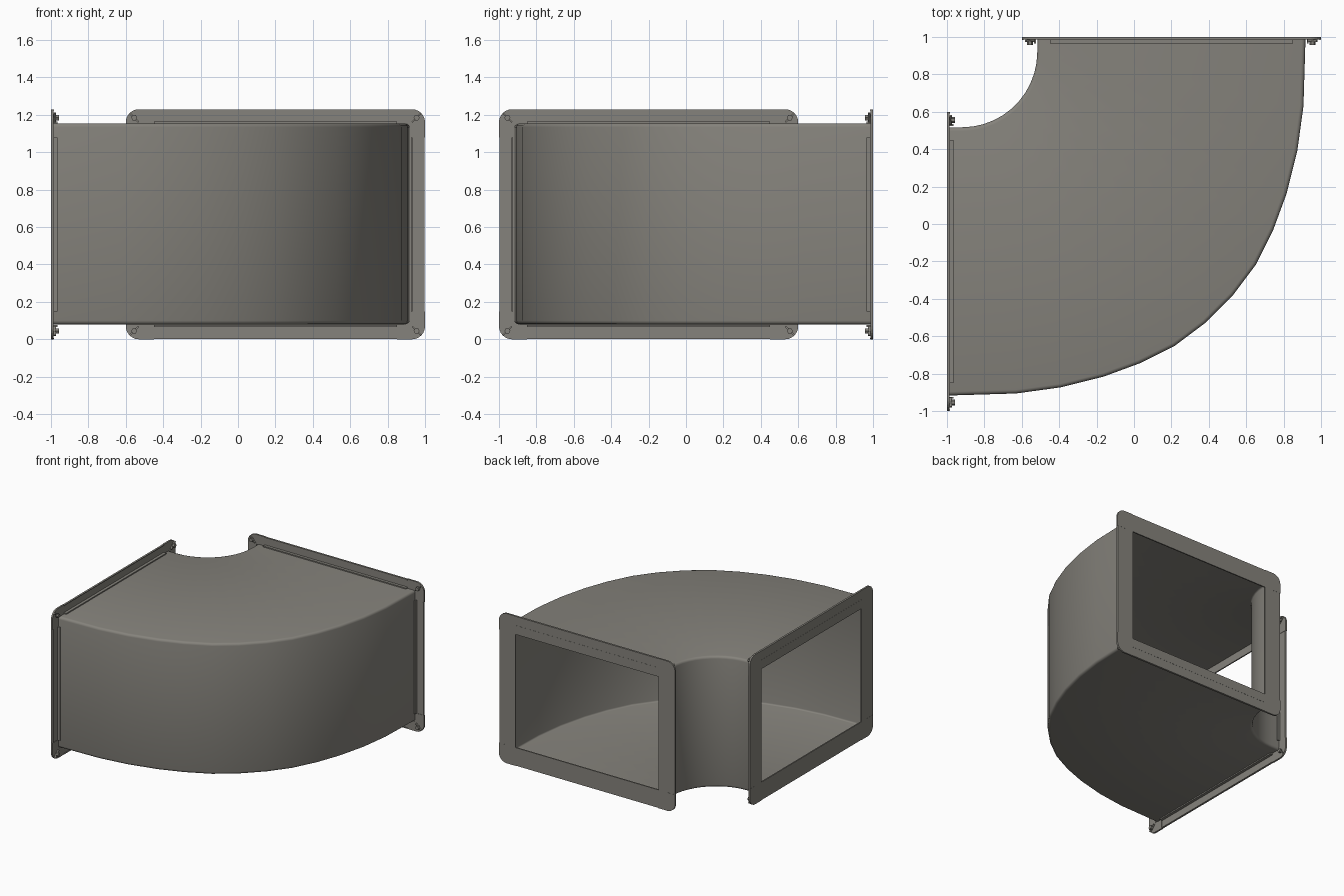
import bpy, bmesh, math

if "Cube" in bpy.data.objects:
    bpy.data.objects.remove(bpy.data.objects["Cube"])

metal = bpy.data.materials.new("galvanised grey")
metal.diffuse_color = (0.235, 0.225, 0.2, 1)
metal.use_nodes = True
metal.node_tree.nodes["Principled BSDF"].inputs["Base Color"].default_value = metal.diffuse_color

Z0, Z1 = 0.08, 1.155      # duct body bottom and top
H = 1.23                  # flange height
HW = 0.8                  # flange half width


def finish(bm, name, smooth=False):
    bmesh.ops.recalc_face_normals(bm, faces=bm.faces[:])
    me = bpy.data.meshes.new(name)
    bm.to_mesh(me)
    bm.free()
    ob = bpy.data.objects.new(name, me)
    bpy.context.collection.objects.link(ob)
    me.materials.append(metal)
    if smooth:
        bpy.ops.object.select_all(action='DESELECT')
        ob.select_set(True)
        bpy.context.view_layer.objects.active = ob
        bpy.ops.object.shade_smooth_by_angle(angle=math.radians(35))
    return ob


def rounded_section(width, z0, z1, inset, r, steps=3):
    """Rounded rectangle as (distance from inner wall, z)."""
    a0, a1, b0, b1 = inset, width - inset, z0 + inset, z1 - inset
    pts = []
    for cx, cz, start in ((a1 - r, b1 - r, 0), (a0 + r, b1 - r, 90),
                          (a0 + r, b0 + r, 180), (a1 - r, b0 + r, 270)):
        for k in range(steps + 1):
            t = math.radians(start + 90 * k / steps)
            pts.append((cx + r * math.cos(t), cz + r * math.sin(t)))
    return pts


# Elbow body: thin walled section swept between inner and outer curves
half = [(-0.99, -0.917), (-0.63, -0.906), (-0.39, -0.873), (-0.16, -0.815),
        (0.03, -0.745), (0.22, -0.65), (0.38, -0.53)]
outer = half + [(-y, -x) for x, y in reversed(half)]
inner = [(-0.99, 0.517)]
for k in range(12):
    t = math.radians(-90 + 90 * k / 11)
    inner.append((-0.92 + 0.403 * math.cos(t), 0.92 + 0.403 * math.sin(t)))
inner.append((-0.517, 0.99))

bm = bmesh.new()
skins = []
for inset, r in ((0, 0.02), (0.01, 0.012)):
    rings = []
    for (ix, iy), (ox, oy) in zip(inner, outer):
        w = math.hypot(ox - ix, oy - iy)
        dx, dy = (ox - ix) / w, (oy - iy) / w
        rings.append([bm.verts.new((ix + dx * d, iy + dy * d, z))
                      for d, z in rounded_section(w, Z0, Z1, inset, r)])
    skins.append(rings)


def bridge(a, b):
    n = len(a)
    for i in range(n):
        j = (i + 1) % n
        bm.faces.new((a[i], a[j], b[j], b[i]))


for rings in skins:
    for a, b in zip(rings, rings[1:]):
        bridge(a, b)
for end in (0, -1):
    bridge(skins[0][end], skins[1][end])
finish(bm, "elbow_duct_body", True)


# Flange placement: u across, v up, w depth behind the mating face
def left_place(u, v, w):
    return (-1 + w, -0.2 + u, v)


def back_place(u, v, w):
    return (0.2 - u, 1 - w, v)


def prism(bm, place, poly, w0, w1):
    lo = [bm.verts.new(place(u, v, w0)) for u, v in poly]
    hi = [bm.verts.new(place(u, v, w1)) for u, v in poly]
    bm.faces.new(lo)
    bm.faces.new(hi)
    for i in range(len(poly)):
        j = (i + 1) % len(poly)
        bm.faces.new((lo[i], lo[j], hi[j], hi[i]))


def box(bm, place, u0, u1, v0, v1, w0, w1):
    prism(bm, place, [(u0, v0), (u1, v0), (u1, v1), (u0, v1)], w0, w1)


def side_boxes(bm, place, o0, o1, trim, w0, w1):
    """Four bars around the frame between offsets o0 and o1 from its edge."""
    for v0, v1 in ((o0, o1), (H - o1, H - o0)):
        box(bm, place, -HW + trim, HW - trim, v0, v1, w0, w1)
    for u0, u1 in ((-HW + o0, -HW + o1), (HW - o1, HW - o0)):
        box(bm, place, u0, u1, trim, H - trim, w0, w1)


def corner_map(su, sv, pts):
    """Points measured from a frame corner, moved to the chosen corner."""
    return [(su * (HW - a), b if sv < 0 else H - b) for a, b in pts]


L, W, R = 0.15, 0.078, 0.07
ell = [(L, 0), (L, W), (W, W), (W, L), (0, L)]
for k in range(7):
    t = math.radians(180 + 15 * k)
    ell.append((R + R * math.cos(t), R + R * math.sin(t)))
c = 0.045
hexagon = [(c + 0.016 * math.cos(k * math.pi / 3), c + 0.016 * math.sin(k * math.pi / 3))
           for k in range(6)]
clip = [(c - 0.027, c - 0.021), (c - 0.021, c - 0.027), (c + 0.027, c + 0.021), (c + 0.021, c + 0.027)]

for side, place in (("left", left_place), ("back", back_place)):
    # rails: plate, rolled outer lip and foot lying on the duct
    bm = bmesh.new()
    side_boxes(bm, place, 0.002, 0.078, L, 0.001, 0.011)
    side_boxes(bm, place, 0.002, 0.008, L, 0.011, 0.017)
    side_boxes(bm, place, 0.066, 0.076, L, 0.011, 0.034)
    finish(bm, side + "_flange_rails")

    # flat gasket frame round the opening
    bm = bmesh.new()
    z = 0.15
    for v0, v1 in ((0.076, z), (H - z, H - 0.076)):
        box(bm, place, -HW + 0.076, HW - 0.076, v0, v1, 0.0, 0.01)
    for u0, u1 in ((-HW + 0.076, -HW + z), (HW - z, HW - 0.076)):
        box(bm, place, u0, u1, z, H - z, 0.0, 0.01)
    finish(bm, side + "_gasket_frame")

    # rounded corner pieces and their bolts
    bc, bb = bmesh.new(), bmesh.new()
    for su in (-1, 1):
        for sv in (-1, 1):
            prism(bc, place, corner_map(su, sv, ell), 0.0, 0.014)
            prism(bb, place, corner_map(su, sv, clip), 0.014, 0.028)
            prism(bb, place, corner_map(su, sv, hexagon), 0.022, 0.042)
    finish(bc, side + "_flange_corners")
    finish(bb, side + "_corner_bolts")
